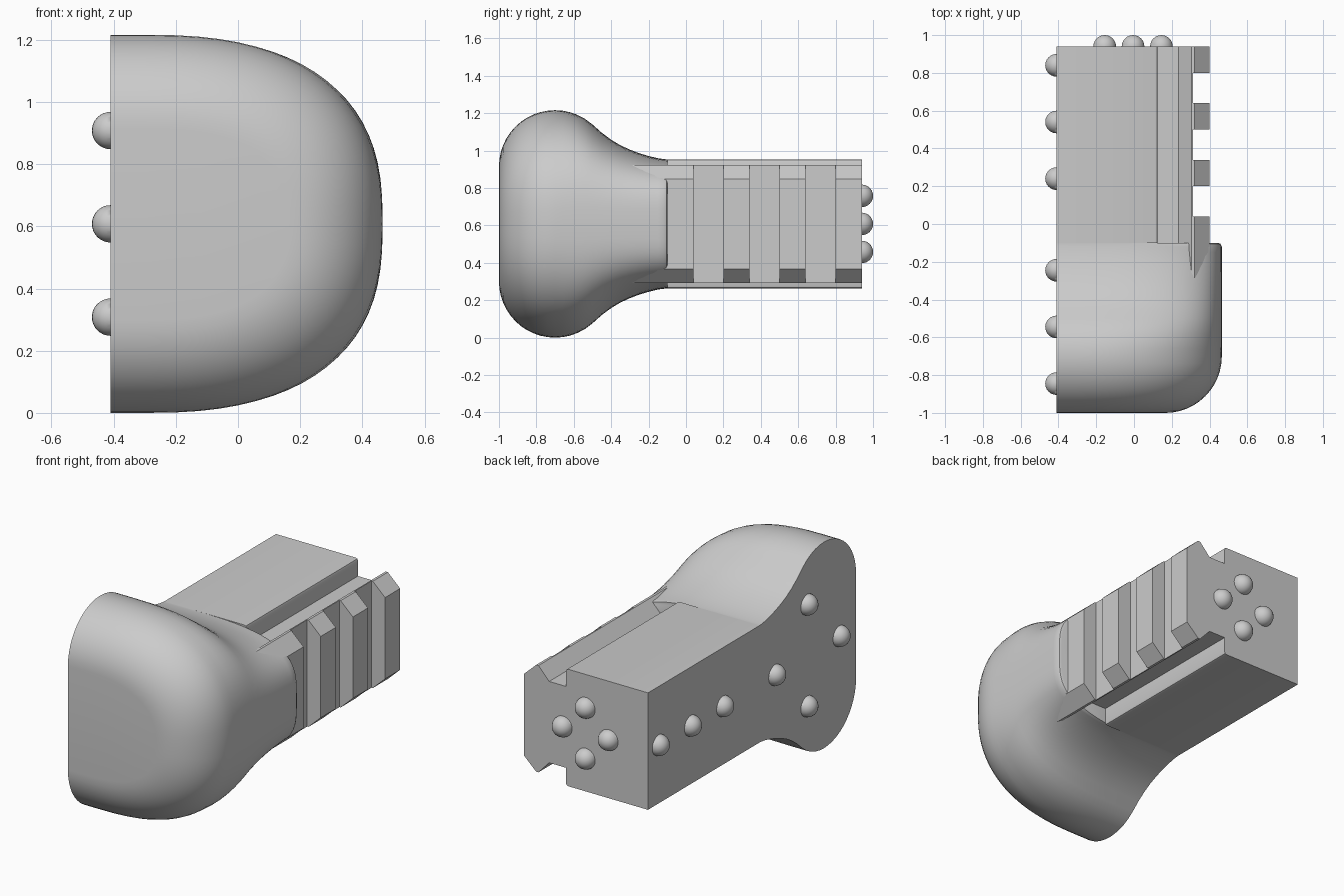
import bpy, bmesh, math

default = bpy.data.objects.get("Cube")
if default:
    bpy.data.objects.remove(default)

MID = 0.608      # height of the symmetry plane
FLAT = -0.41     # flat mating face

grey = bpy.data.materials.new("plain_grey")
grey.use_nodes = True
grey.diffuse_color = (0.6, 0.6, 0.6, 1)
grey.node_tree.nodes["Principled BSDF"].inputs["Base Color"].default_value = (0.6, 0.6, 0.6, 1)


def finish(name, bm, angle=None):
    bmesh.ops.recalc_face_normals(bm, faces=bm.faces)
    mesh = bpy.data.meshes.new(name)
    bm.to_mesh(mesh)
    bm.free()
    obj = bpy.data.objects.new(name, mesh)
    mesh.materials.append(grey)
    bpy.context.collection.objects.link(obj)
    if angle:
        bpy.ops.object.select_all(action='DESELECT')
        obj.select_set(True)
        bpy.context.view_layer.objects.active = obj
        bpy.ops.object.shade_smooth_by_angle(angle=math.radians(angle))
    return obj


def loft(name, sections, angle=None):
    """Skin closed rings of (x, y, z) points and cap both ends."""
    bm = bmesh.new()
    rings = [[bm.verts.new(p) for p in ring] for ring in sections]
    n = len(rings[0])
    for a, b in zip(rings, rings[1:]):
        for i in range(n):
            j = (i + 1) % n
            bm.faces.new((a[i], a[j], b[j], b[i]))
    bm.faces.new(rings[0])
    bm.faces.new(rings[-1])
    return finish(name, bm, angle)


def prism(name, upper, y0, y1, angle=None):
    """Extrude an (x, height above middle) profile, mirrored top to bottom."""
    outline = upper + [(x, -z) for x, z in reversed(upper)]
    return loft(name, [[(x, y, MID + z) for x, z in outline] for y in (y0, y1)], angle)


def grip_ring(y, width, half, power, steps=40):
    """Flat on one side, superellipse on the other."""
    ring = [(FLAT, y, MID - half)]
    for i in range(steps + 1):
        t = math.pi * (i / steps - 0.5)
        c, s = max(math.cos(t), 0), math.sin(t)
        x = -0.3 + width * c ** (2 / power)
        z = math.copysign(abs(s) ** (2 / power), s) * half
        ring.append((x, y, MID + z))
    ring.append((FLAT, y, MID + half))
    return ring


# Bulbous grip: rounded nose, then a concave neck
R, W, H = 0.3, 0.765, 0.608
rings = []
for i in range(13):
    a = math.pi / 2 * i / 12
    inset = R * (1 - math.sin(a))
    rings.append(grip_ring(-0.7 - R * math.cos(a), W - inset, H - inset, 2.5))
for i in range(1, 6):
    y = 0.2 * i / 5
    rings.append(grip_ring(-0.7 + y, W, H - R + math.sqrt(R * R - y * y), 2.5 + 0.3 * i / 5))
neck = [(-0.45, 0.487), (-0.4, 0.45), (-0.35, 0.42), (-0.3, 0.397), (-0.25, 0.378),
        (-0.2, 0.363), (-0.15, 0.351), (-0.12, 0.347)]
for y, half in neck:
    rings.append(grip_ring(y, W, half, 2.8 + 0.8 * (y + 0.5) / 0.4))
for y, width in ((-0.105, 0.758), (-0.1, 0.745)):
    rings.append(grip_ring(y, width, 0.345, 3.6))
loft("grip", rings, 40)

# Stem with the side grooves under the rail head
prism("stem", [(FLAT, 0.345), (0.11, 0.345), (0.121, 0.341), (0.125, 0.33), (0.125, 0.24),
               (0.235, 0.24), (0.305, 0.315), (0.312, 0.315)], -0.1, 0.94, 35)

# Rail lugs, the first running forward into the grip
head = [(0.235, 0.24), (0.305, 0.315), (0.32, 0.315), (0.4, 0.24)]
prism("rail_base", head, -0.6, 0.04)
for i in range(3):
    prism(f"rail_lug_{i + 1}", head, 0.2 + 0.3 * i, 0.34 + 0.3 * i)


# Locating pegs: half balls on the flat face and on the rear end
def peg(name, centre, keep):
    bm = bmesh.new()
    bmesh.ops.create_uvsphere(bm, u_segments=24, v_segments=16, radius=0.06)
    bmesh.ops.bisect_plane(bm, geom=bm.verts[:] + bm.edges[:] + bm.faces[:],
                           plane_co=(0, 0, 0), plane_no=keep, clear_inner=True)
    bmesh.ops.translate(bm, verts=bm.verts, vec=centre)
    finish(name, bm, 60)


side_pegs = [(y, 0) for y in (0.84, 0.54, 0.24, -0.245, -0.845)] + [(-0.545, 0.3), (-0.545, -0.3)]
for i, (y, z) in enumerate(side_pegs):
    peg(f"side_peg_{i + 1}", (FLAT, y, MID + z), (-1, 0, 0))
for i in range(4):
    a = math.pi / 2 * i
    peg(f"rear_peg_{i + 1}", (-0.005 + 0.15 * math.cos(a), 0.94, MID + 0.15 * math.sin(a)), (0, 1, 0))
